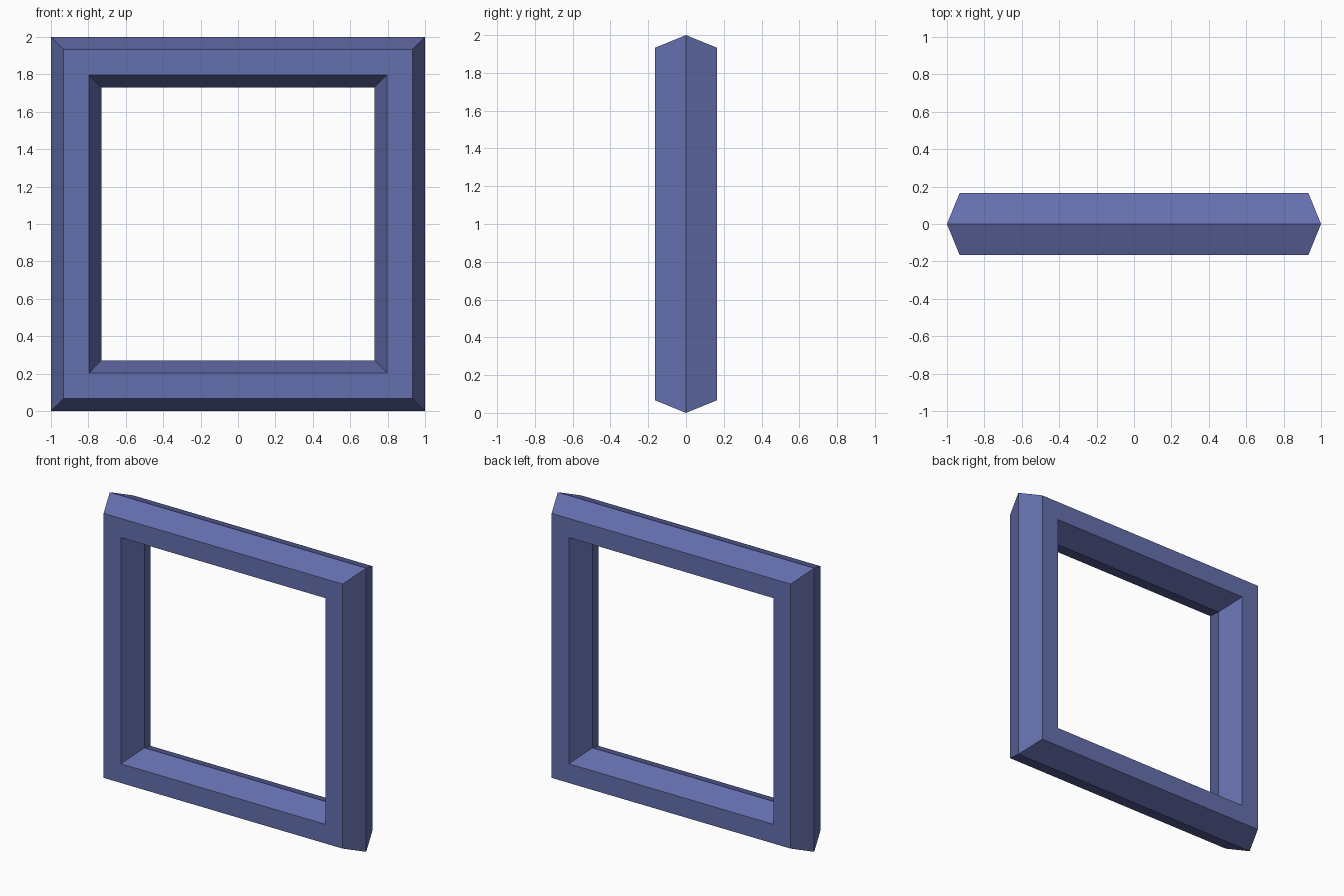
import bpy
from math import pi, sqrt
from mathutils import Matrix

if "Cube" in bpy.data.objects:
    bpy.data.objects.remove(bpy.data.objects["Cube"])

# Square frame: a four-sided ring with a hexagonal section
minor = 0.191
bpy.ops.mesh.primitive_torus_add(
    major_segments=4, minor_segments=6,
    major_radius=sqrt(2) - minor, minor_radius=minor)
frame = bpy.context.object
frame.name = "square_frame"

# Turn the sides square to the axes, stand it upright and lift it to the floor
frame.data.transform(Matrix.Translation((0, 0, 1))
                     @ Matrix.Rotation(pi / 2, 4, 'X')
                     @ Matrix.Rotation(pi / 4, 4, 'Z'))
frame.data.shade_flat()

# Blue finish
blue = bpy.data.materials.new("blue")
blue.diffuse_color = (0.13, 0.16, 0.42, 1)
blue.use_nodes = True
blue.node_tree.nodes["Principled BSDF"].inputs["Base Color"].default_value = blue.diffuse_color
frame.data.materials.clear()
frame.data.materials.append(blue)
